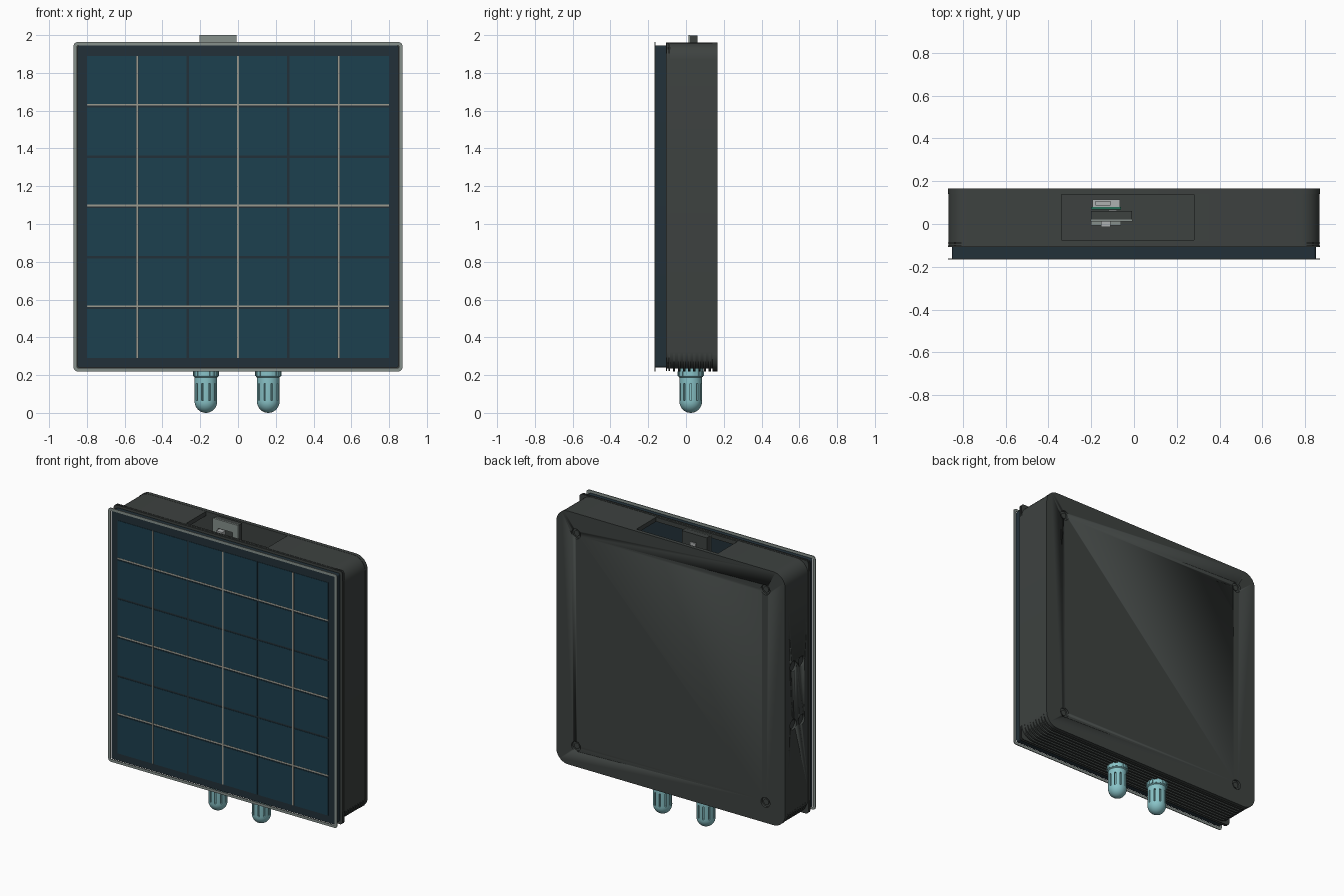
import bpy, bmesh, math
from mathutils import Matrix, Vector

if "Cube" in bpy.data.objects:
    bpy.data.objects.remove(bpy.data.objects["Cube"])


def material(name, rgb):
    m = bpy.data.materials.new(name)
    m.diffuse_color = (*rgb, 1)
    m.use_nodes = True
    m.node_tree.nodes["Principled BSDF"].inputs["Base Color"].default_value = m.diffuse_color
    return m


CASE = material("case_dark", (0.047, 0.054, 0.051))
PANEL = material("panel_dark", (0.016, 0.030, 0.040))
CELL = material("cell_blue", (0.012, 0.050, 0.078))
WIRE = material("wire_tan", (0.33, 0.32, 0.27))
FRAME = material("frame_grey", (0.24, 0.28, 0.26))
TEAL = material("cap_teal", (0.25, 0.55, 0.58))
LIGHT = material("light_grey", (0.42, 0.44, 0.44))
GREEN = material("board_green", (0.02, 0.16, 0.10))


def finish(name, bm, mat, smooth=True):
    bmesh.ops.recalc_face_normals(bm, faces=bm.faces)
    me = bpy.data.meshes.new(name)
    bm.to_mesh(me)
    bm.free()
    ob = bpy.data.objects.new(name, me)
    bpy.context.collection.objects.link(ob)
    if mat:
        me.materials.append(mat)
    if smooth:
        shade(ob)
    return ob


def activate(ob):
    bpy.ops.object.select_all(action='DESELECT')
    ob.select_set(True)
    bpy.context.view_layer.objects.active = ob


def shade(ob):
    activate(ob)
    bpy.ops.object.shade_smooth_by_angle(angle=math.radians(35))


def box(name, x0, x1, y0, y1, z0, z1, mat):
    bm = bmesh.new()
    c = Vector(((x0 + x1) / 2, (y0 + y1) / 2, (z0 + z1) / 2))
    bmesh.ops.create_cube(bm, size=1, matrix=Matrix.Translation(c) @ Matrix.Diagonal((x1 - x0, y1 - y0, z1 - z0, 1)))
    return finish(name, bm, mat, False)


def outline(hx, z0, z1, r, n=8):
    pts = []
    for k, (sx, z) in enumerate([(1, z1 - r), (-1, z1 - r), (-1, z0 + r), (1, z0 + r)]):
        for i in range(n + 1):
            a = math.pi / 2 * (k + i / n)
            pts.append((sx * (hx - r) + r * math.cos(a), z + r * math.sin(a)))
    return pts


# rounded slab along y; wall turns it into an open ring
def slab(name, hx, z0, z1, r, y0, y1, mat, wall=0):
    bm = bmesh.new()

    def loop(pts, y):
        return [bm.verts.new((x, y, z)) for x, z in pts]

    def bridge(a, b):
        for i in range(len(a)):
            j = (i + 1) % len(a)
            bm.faces.new((a[i], a[j], b[j], b[i]))

    out = outline(hx, z0, z1, r)
    o0, o1 = loop(out, y0), loop(out, y1)
    bridge(o0, o1)
    if wall:
        inn = outline(hx - wall, z0 + wall, z1 - wall, max(r - wall, 0.004))
        i0, i1 = loop(inn, y0), loop(inn, y1)
        bridge(i0, i1)
        bridge(o0, i0)
        bridge(o1, i1)
    else:
        bm.faces.new(o0)
        bm.faces.new(o1)
    return finish(name, bm, mat)


def cylinder(name, center, r, depth, axis, mat=None):
    bm = bmesh.new()
    rot = Matrix.Rotation(math.pi / 2, 4, axis)
    bmesh.ops.create_cone(bm, cap_ends=True, segments=24, radius1=r, radius2=r, depth=depth,
                          matrix=Matrix.Translation(center) @ rot)
    return finish(name, bm, mat)


def cut(ob, cutters):
    for c in cutters:
        activate(ob)
        m = ob.modifiers.new("cut", 'BOOLEAN')
        m.operation, m.solver, m.object = 'DIFFERENCE', 'EXACT', c
        # cut must come before the shading modifier
        while ob.modifiers[0] != m:
            bpy.ops.object.modifier_move_up(modifier=m.name)
        bpy.ops.object.modifier_apply(modifier=m.name)
        bpy.data.objects.remove(c)


# case shell with top opening and side holes
shell = slab("case_shell", 0.868, 0.235, 1.96, 0.09, -0.105, 0.145, CASE, 0.03)
cut(shell, [box("cutter", -0.34, 0.28, -0.075, 0.138, 1.8, 2.1, None)]
    + [cylinder("cutter", (-0.868, y, z), 0.035, 0.03, 'Y') for y in (0.075, -0.015) for z in (0.90, 1.30)])

# back plate with four blind screw holes
back = slab("back_plate", 0.87, 0.22, 1.961, 0.09, 0.14, 0.166, CASE)
cut(back, [cylinder("cutter", (x, 0.166, z), 0.034, 0.03, 'X') for x in (-0.72, 0.72) for z in (0.36, 1.82)])
for x in (-0.72, 0.72):
    for z in (0.36, 1.82):
        cylinder("back_screw", (x, 0.152, z), 0.02, 0.012, 'X', CASE)

# bottom ribs wrapping the lower corners
for i in range(8):
    y = -0.07 + i * 0.027
    rib = slab("bottom_rib", 0.867, 0.22, 0.45, 0.09, y, y + 0.013, CASE, 0.028)
    cut(rib, [box("cutter", -1, 1, y - 0.1, y + 0.1, 0.33, 1, None)])

# seal rims between case and panel
for y in (-0.107, -0.092):
    slab("seal_rim", 0.87, 0.222, 1.962, 0.02, y, y + 0.006, CASE, 0.035)

# solar panel and its front frame
slab("panel_body", 0.85, 0.24, 1.945, 0.012, -0.162, -0.105, PANEL)
slab("panel_frame", 0.87, 0.22, 1.963, 0.02, -0.167, -0.161, FRAME, 0.018)
pitch = 1.6 / 6
for i in range(6):
    for j in range(6):
        x, z = -0.8 + i * pitch, 0.29 + j * pitch
        box("solar_cell", x + 0.006 * (i > 0), x + pitch - 0.006 * (i < 5), -0.1645, -0.161,
            z + 0.006 * (j > 0), z + pitch - 0.006 * (j < 5), CELL)
for k in (1, 3, 5):
    p = k * pitch
    box("wire_vertical", -0.805 + p, -0.795 + p, -0.166, -0.161, 0.29, 1.89, WIRE)
    box("wire_horizontal", -0.8, 0.8, -0.1655, -0.161, 0.29 + p + 0.003, 0.29 + p + 0.012, WIRE)


# domed slotted caps under the case
def cap(x):
    bm = bmesh.new()
    r, y = 0.06, 0.025
    prof = [(0, 0.25), (0.066, 0.25), (0.066, 0.197), (r, 0.192)]
    prof += [(r * math.cos(a), 0.066 - 0.062 * math.sin(a)) for a in [i * math.pi / 16 for i in range(8)]] + [(0, 0.004)]
    vs = [bm.verts.new((p[0], 0, p[1])) for p in prof]
    es = [bm.edges.new(e) for e in zip(vs, vs[1:])]
    bmesh.ops.spin(bm, geom=vs + es, cent=(0, 0, 0), axis=(0, 0, 1), angle=2 * math.pi, steps=32)
    bmesh.ops.remove_doubles(bm, verts=bm.verts, dist=1e-5)
    bmesh.ops.translate(bm, verts=bm.verts, vec=(x, y, -0.004))
    ob = finish("vent_cap", bm, TEAL, False)
    cutters = []
    for i in range(10):
        c = box("cutter", 0.045, 0.08, -0.005, 0.005, 0.065, 0.155, None)
        c.data.transform(Matrix.Translation((x, y, 0)) @ Matrix.Rotation(i * math.tau / 10, 4, 'Z'))
        cutters.append(c)
    cut(ob, cutters)
    shade(ob)
    for i in range(16):
        g = box("cap_grip", 0.062, 0.069, -0.006, 0.006, 0.196, 0.22, TEAL)
        g.data.transform(Matrix.Translation((x, y, 0)) @ Matrix.Rotation(i * math.tau / 16, 4, 'Z'))


cap(-0.17)
cap(0.16)

# connector module in the top opening
box("module_body", -0.2, -0.01, 0.02, 0.06, 1.80, 1.998, CASE)
face = box("module_face", -0.203, -0.007, 0.012, 0.02, 1.80, 2.0, FRAME)
cut(face, [box("cutter", -0.16, -0.05, 0, 0.03, 1.87, 1.94, None)])
box("module_plug", -0.155, -0.11, -0.015, 0.021, 1.875, 1.935, LIGHT)
box("module_socket", -0.2, -0.06, -0.008, 0.012, 1.81, 1.85, FRAME)
box("module_button", -0.12, -0.08, 0.06, 0.066, 1.90, 1.94, LIGHT)
box("circuit_board", -0.2, -0.06, 0.068, 0.08, 1.66, 1.86, GREEN)
socket = box("board_socket", -0.195, -0.065, 0.08, 0.115, 1.74, 1.86, LIGHT)
cut(socket, [box("cutter", -0.18, -0.11, 0.09, 0.105, 1.8, 1.9, None)])
